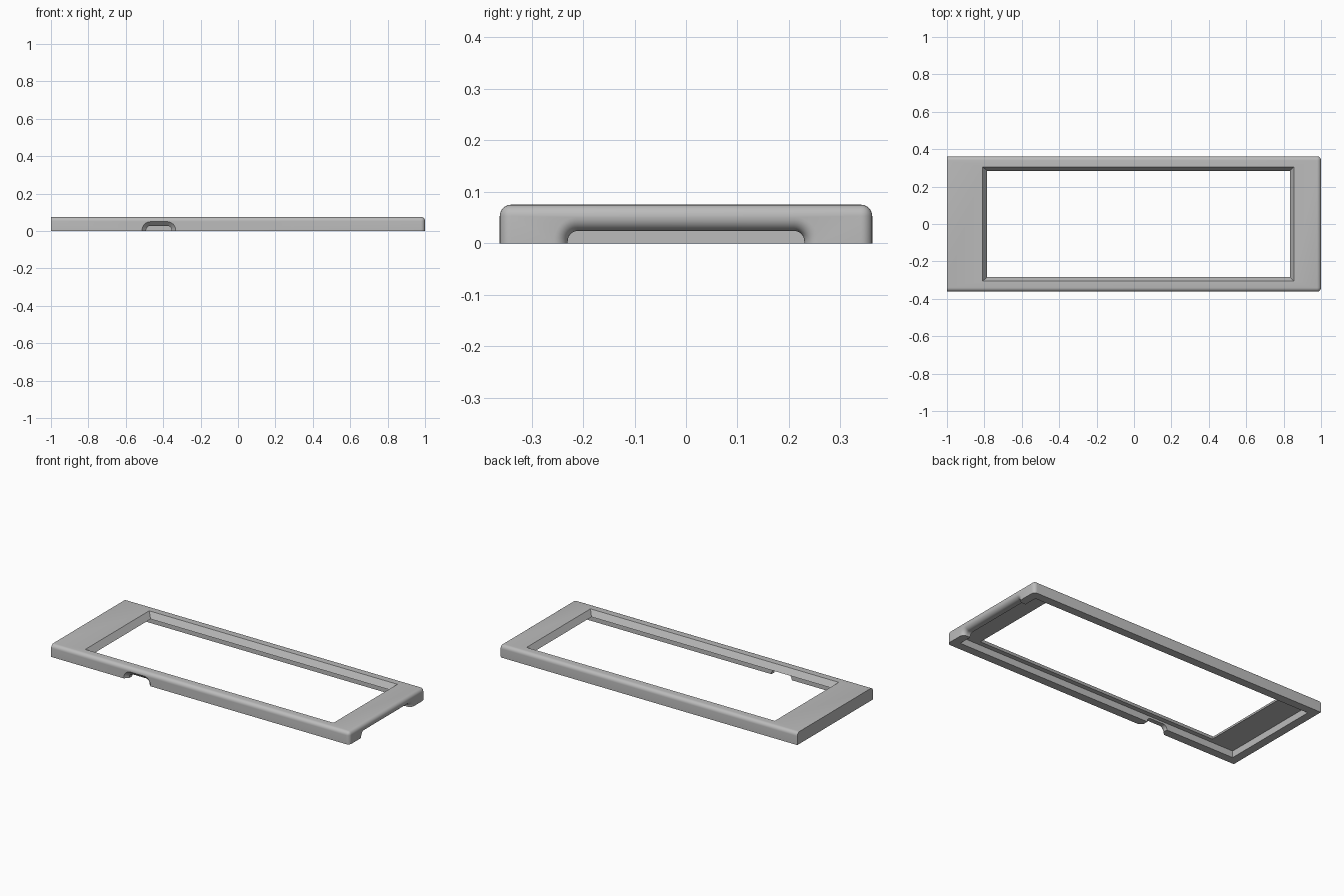
import bpy, bmesh, math

cube = bpy.data.objects.get("Cube")
if cube:
    bpy.data.objects.remove(cube, do_unlink=True)

HALF_X, HALF_Y, TOP = 1.0, 0.362, 0.075
WALL, CEILING = 0.05, 0.04

grey = bpy.data.materials.new("plain grey")
grey.use_nodes = True
colour = (0.5, 0.5, 0.5, 1)
grey.diffuse_color = colour
grey.node_tree.nodes["Principled BSDF"].inputs["Base Color"].default_value = colour


def make_object(name, bm):
    bmesh.ops.recalc_face_normals(bm, faces=bm.faces)
    mesh = bpy.data.meshes.new(name)
    bm.to_mesh(mesh)
    bm.free()
    mesh.materials.append(grey)
    obj = bpy.data.objects.new(name, mesh)
    bpy.context.collection.objects.link(obj)
    return obj


def loft(name, rings):
    """Closed solid through matching rings of points."""
    bm = bmesh.new()
    loops = [[bm.verts.new(p) for p in ring] for ring in rings]
    for a, b in zip(loops, loops[1:]):
        for i in range(len(a)):
            j = (i + 1) % len(a)
            bm.faces.new((a[i], a[j], b[j], b[i]))
    bm.faces.new(loops[0])
    bm.faces.new(loops[-1])
    return make_object(name, bm)


def rectangle(x0, x1, y, z):
    return [(x0, -y, z), (x1, -y, z), (x1, y, z), (x0, y, z)]


def arch(half, height, radius, grow):
    """Round-shouldered opening outline as (across, up) pairs."""
    points = [(half + grow, -0.03)]
    for side in (0, 1):
        cx = (half - radius) * (1 - 2 * side)
        for i in range(9):
            a = math.pi / 2 * (side + i / 8)
            r = radius + grow
            points.append((cx + r * math.cos(a), height - radius + r * math.sin(a)))
    points.append((-half - grow, -0.03))
    return points


# Cover body: rounded along front, back and left end, square at the right end
body = loft("frame_cover", [rectangle(-HALF_X, HALF_X, HALF_Y, z) for z in (0, TOP)])
bm = bmesh.new()
bm.from_mesh(body.data)
rounded = []
for e in bm.edges:
    mid = (e.verts[0].co + e.verts[1].co) / 2
    top_edge = mid.z > TOP - 0.001 and mid.x > -0.5
    corner_edge = mid.x > 0.9 and abs(mid.y) > 0.3 and 0.01 < mid.z < TOP - 0.01
    if top_edge or corner_edge:
        rounded.append(e)
bmesh.ops.bevel(bm, geom=rounded, offset=0.022, segments=6, profile=0.5, affect='EDGES')
bm.to_mesh(body.data)
bm.free()

# Hollow underside
inner = HALF_X - WALL
cavity = loft("cavity_cutter", [rectangle(-inner, inner, HALF_Y - WALL, z)
                                for z in (-0.05, CEILING)])

# Window with sloping sides, carried straight on above and below
window = loft("window_cutter", [
    rectangle(-0.785, 0.833, 0.284, -0.1),
    rectangle(-0.785, 0.833, 0.284, CEILING),
    rectangle(-0.81, 0.855, 0.306, TOP),
    rectangle(-0.81, 0.855, 0.306, 0.15)])

# Wide opening in the left end with a rounded outer lip
lip = 0.027
steps = [(-0.03, lip)]
for i in range(9):
    a = math.pi / 2 * i / 8
    steps.append((lip * (1 - math.cos(a)), lip * (1 - math.sin(a))))
steps.append((0.1, 0))
end_opening = loft("end_opening_cutter", [
    [(HALF_X - d, u, v) for u, v in arch(0.23, 0.024, 0.02, grow)] for d, grow in steps])

# Small chamfered opening in the front wall
front_opening = loft("front_opening_cutter", [
    [(u - 0.423, d - HALF_Y, v) for u, v in arch(0.068, 0.028, 0.024, grow)]
    for d, grow in ((-0.03, 0.022), (0, 0.022), (0.022, 0), (0.1, 0))])

# Cut everything out of the body
bpy.ops.object.select_all(action='DESELECT')
body.select_set(True)
bpy.context.view_layer.objects.active = body
for cutter in (cavity, window, end_opening, front_opening):
    cutter.hide_render = True
    mod = body.modifiers.new(cutter.name, 'BOOLEAN')
    mod.operation = 'DIFFERENCE'
    mod.solver = 'EXACT'
    mod.object = cutter
    bpy.ops.object.modifier_apply(modifier=mod.name)
    bpy.data.objects.remove(cutter, do_unlink=True)

bpy.ops.object.shade_smooth_by_angle(angle=math.radians(28))
